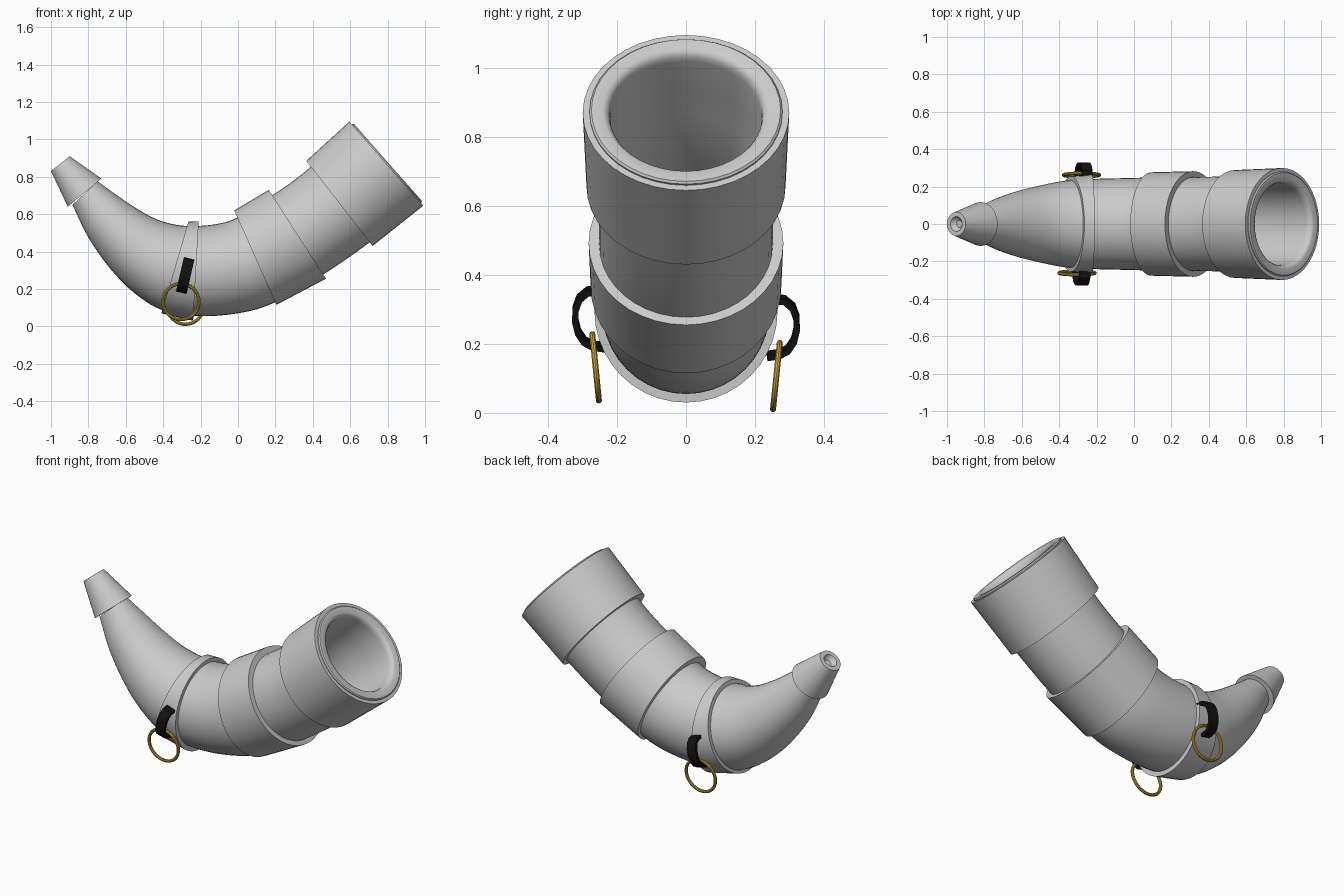
import bpy
import bmesh
import math
from mathutils import Vector

if "Cube" in bpy.data.objects:
    bpy.data.objects.remove(bpy.data.objects["Cube"], do_unlink=True)

SIDES = 40


def material(name, rgb):
    mat = bpy.data.materials.new(name)
    mat.use_nodes = True
    mat.diffuse_color = (*rgb, 1)
    mat.node_tree.nodes["Principled BSDF"].inputs["Base Color"].default_value = (*rgb, 1)
    return mat


grey = material("horn grey", (0.6, 0.6, 0.6))
black = material("strap black", (0.006, 0.006, 0.006))
gold = material("ring gold", (0.65, 0.40, 0.04))


def finish(obj, mat):
    obj.data.materials.append(mat)
    bpy.ops.object.select_all(action="DESELECT")
    obj.select_set(True)
    bpy.context.view_layer.objects.active = obj
    bpy.ops.object.shade_smooth_by_angle(angle=math.radians(32))


def skin(name, loops, mat, capped=True, closed=False):
    """Bridge a row of vertex loops into one surface."""
    bm = bmesh.new()
    rows = [[bm.verts.new(p) for p in loop] for loop in loops]
    pairs = list(zip(rows, rows[1:])) + ([(rows[-1], rows[0])] if closed else [])
    for a, b in pairs:
        for i in range(len(a)):
            j = (i + 1) % len(a)
            bm.faces.new((a[i], a[j], b[j], b[i]))
    if capped:
        bm.faces.new(rows[0])
        bm.faces.new(rows[-1])
    bmesh.ops.recalc_face_normals(bm, faces=bm.faces)
    mesh = bpy.data.meshes.new(name)
    bm.to_mesh(mesh)
    bm.free()
    obj = bpy.data.objects.new(name, mesh)
    bpy.context.collection.objects.link(obj)
    finish(obj, mat)


def section(upper, lower, scale=1.0, push=0.0):
    """Round loop spanning two silhouette points, pushed along the horn."""
    u, v = (Vector((p[0], 0, p[1])) for p in (upper, lower))
    half = (u - v) / 2 * scale
    along = Vector((half.z, 0, -half.x)).normalized()
    mid = (u + v) / 2 + along * push
    side = Vector((0, half.length, 0))
    turns = [math.tau * i / SIDES for i in range(SIDES)]
    return [mid + half * math.cos(t) + side * math.sin(t) for t in turns]


def smooth_rows(rows, steps=4):
    """Catmull-Rom interpolation of the upper and lower outline."""
    pts = [Vector((*u, *v)) for u, v in rows]
    pts = [2 * pts[0] - pts[1]] + pts + [2 * pts[-1] - pts[-2]]
    out = []
    for a, b, c, d in zip(pts, pts[1:], pts[2:], pts[3:]):
        for k in range(steps):
            t = k / steps
            out.append(b + (c - a) * t / 2 + (a * 2 - b * 5 + c * 4 - d) * t * t / 2
                       + (b * 3 - a - c * 3 + d) * t ** 3 / 2)
    out.append(pts[-2])
    return [(p[:2], p[2:]) for p in out]


# Horn body: upper and lower outline points from tip to mouth
outline = smooth_rows([
    ((-0.75, 0.775), (-0.885, 0.65)),
    ((-0.66, 0.71), (-0.80, 0.475)),
    ((-0.55, 0.635), (-0.68, 0.305)),
    ((-0.44, 0.575), (-0.55, 0.175)),
    ((-0.33, 0.543), (-0.40, 0.085)),
    ((-0.22, 0.537), (-0.21, 0.055)),
    ((-0.10, 0.55), (0.0, 0.07)),
    ((0.0, 0.585), (0.19, 0.125)),
    ((0.19, 0.705), (0.46, 0.28)),
    ((0.385, 0.85), (0.705, 0.45)),
    ((0.612, 1.083), (0.982, 0.663)),
])
mouth = outline[-1]
loops = [section(*row) for row in outline]
# Rounded lip, then the bore running back inside the horn
loops += [section(*mouth, scale, push) for scale, push in
          ((0.98, 0.006), (0.86, 0.006), (0.82, 0.0), (0.795, -0.012), (0.785, -0.03))]
loops += [section(*row, 0.83) for row in outline[-3:10:-1]]
skin("horn_body", loops, grey)

# Tapered tip cap with a small dimple
tip = ((-0.90, 0.91), (-1.0, 0.83))
base = ((-0.73, 0.79), (-0.91, 0.64))
skin("tip_cap", [section(*base, 0.75), section(*base), section(*tip),
                 section(*tip, 0.62), section(*tip, 0.5, 0.015),
                 section(*tip, 0.3, 0.025)], grey)

# Raised collars: outline pairs at both ends, walls closing onto the body
collars = {
    "strap_band": (((-0.265, 0.56), (-0.41, 0.07)), ((-0.21, 0.56), (-0.24, 0.03))),
    "middle_collar": (((-0.02, 0.62), (0.205, 0.115)), ((0.165, 0.73), (0.47, 0.255))),
    "mouth_collar": (((0.365, 0.885), (0.72, 0.43)), ((0.595, 1.095), (0.99, 0.645))),
}
for name, (left, right) in collars.items():
    skin(name, [section(*left, 0.84), section(*left), section(*right),
                section(*right, 0.86)], grey, capped=False, closed=True)

# Strap loops and hanging rings on both sides of the band
arc = [(0.245, 0.355), (0.285, 0.352), (0.309, 0.332), (0.320, 0.302), (0.321, 0.268),
       (0.313, 0.235), (0.295, 0.208), (0.270, 0.195), (0.235, 0.190)]
across = Vector((0.97, 0, -0.23)) * 0.029
for label, side, dx, dz in (("right", -1, 0.0, 0.0), ("left", 1, 0.012, -0.025)):
    path = [Vector((-0.262 + (z - 0.36) * 0.23 + dx, side * y, z + dz)) for y, z in arc]
    loops = []
    for i, p in enumerate(path):
        tangent = path[min(i + 1, len(path) - 1)] - path[max(i - 1, 0)]
        out = tangent.cross(across).normalized() * 0.009
        loops.append([p + across + out, p - across + out, p - across - out, p + across - out])
    skin(label + "_strap_loop", loops, black)

    bpy.ops.mesh.primitive_torus_add(
        major_radius=0.096, minor_radius=0.009, major_segments=40, minor_segments=10,
        location=(-0.305 + dx * 2, side * 0.262, 0.132 + dz),
        rotation=(math.pi / 2 - side * 0.1, 0, 0))
    ring = bpy.context.object
    ring.name = label + "_hanging_ring"
    finish(ring, gold)
